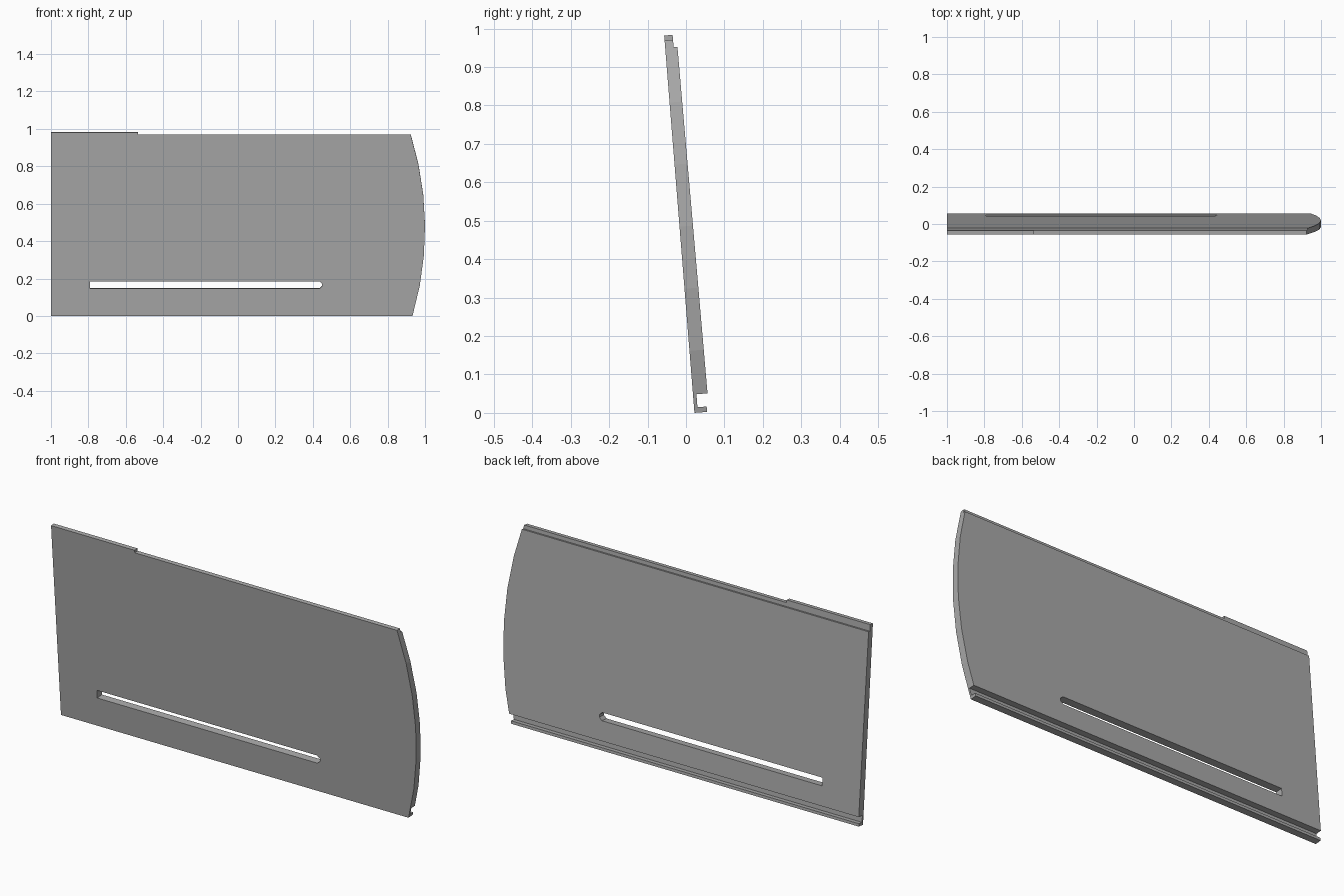
import bpy, bmesh, math
from mathutils import Matrix

cube = bpy.data.objects.get("Cube")
if cube:
    bpy.data.objects.remove(cube, do_unlink=True)

TILT = math.atan(0.0802)
HEIGHT = 0.985
RADIUS, ARC_MID = 1.69, 0.469

grey = bpy.data.materials.new("panel grey")
grey.use_nodes = True
colour = (0.40, 0.40, 0.40, 1)
grey.diffuse_color = colour
grey.node_tree.nodes["Principled BSDF"].inputs["Base Color"].default_value = colour


def prism(name, points, sweep):
    """Closed solid from a flat outline swept along one direction."""
    bm = bmesh.new()
    face = bm.faces.new([bm.verts.new(p) for p in points])
    swept = bmesh.ops.extrude_face_region(bm, geom=[face])["geom"]
    bmesh.ops.translate(bm, vec=sweep,
                        verts=[g for g in swept if isinstance(g, bmesh.types.BMVert)])
    bmesh.ops.recalc_face_normals(bm, faces=bm.faces)
    mesh = bpy.data.meshes.new(name)
    bm.to_mesh(mesh)
    bm.free()
    mesh.materials.append(grey)
    obj = bpy.data.objects.new(name, mesh)
    bpy.context.collection.objects.link(obj)
    return obj


def cut(target, cutter, operation):
    """Apply a boolean and discard its cutter."""
    cutter.hide_render = True
    mod = target.modifiers.new(cutter.name, 'BOOLEAN')
    mod.operation, mod.object, mod.solver = operation, cutter, 'EXACT'
    bpy.context.view_layer.objects.active = target
    bpy.ops.object.modifier_apply(modifier=mod.name)
    bpy.data.objects.remove(cutter, do_unlink=True)


# Upright board: side profile with bottom groove and rebated top edge
profile = [(0, 0), (0.033, 0), (0.033, 0.014), (0.009, 0.014), (0.009, 0.048),
           (0.038, 0.048), (0.032, 0.953), (0.022, 0.953), (0.022, HEIGHT), (0, HEIGHT)]
panel = prism("sliding_panel", [(-1, y, z) for y, z in profile], (2.2, 0, 0))

# Face outline: bowed right end and stepped top edge
step_top = HEIGHT - 0.013
arc = []
for i in range(7):
    z = step_top * i / 6 if 0 < i < 6 else (-0.01 if i == 0 else step_top)
    arc.append((1 - RADIUS + math.sqrt(RADIUS**2 - (z - ARC_MID)**2), z))
outline = [(-1.1, -0.01)] + arc + [(-0.535, step_top), (-0.535, 1.1), (-1.1, 1.1)]
cut(panel, prism("outline_cutter", [(x, -0.1, z) for x, z in outline], (0, 0.3, 0)),
    'INTERSECT')

# Long slot, square at one end and pointed at the other
slot = [(-0.79, 0.146), (0.435, 0.146), (0.45, 0.16), (0.45, 0.172),
        (0.435, 0.186), (-0.79, 0.186)]
cut(panel, prism("slot_cutter", [(x, -0.1, z) for x, z in slot], (0, 0.3, 0)),
    'DIFFERENCE')

# Lean the board towards the front
panel.data.transform(Matrix.Translation((0, 0.022, 0)) @ Matrix.Rotation(TILT, 4, 'X'))
